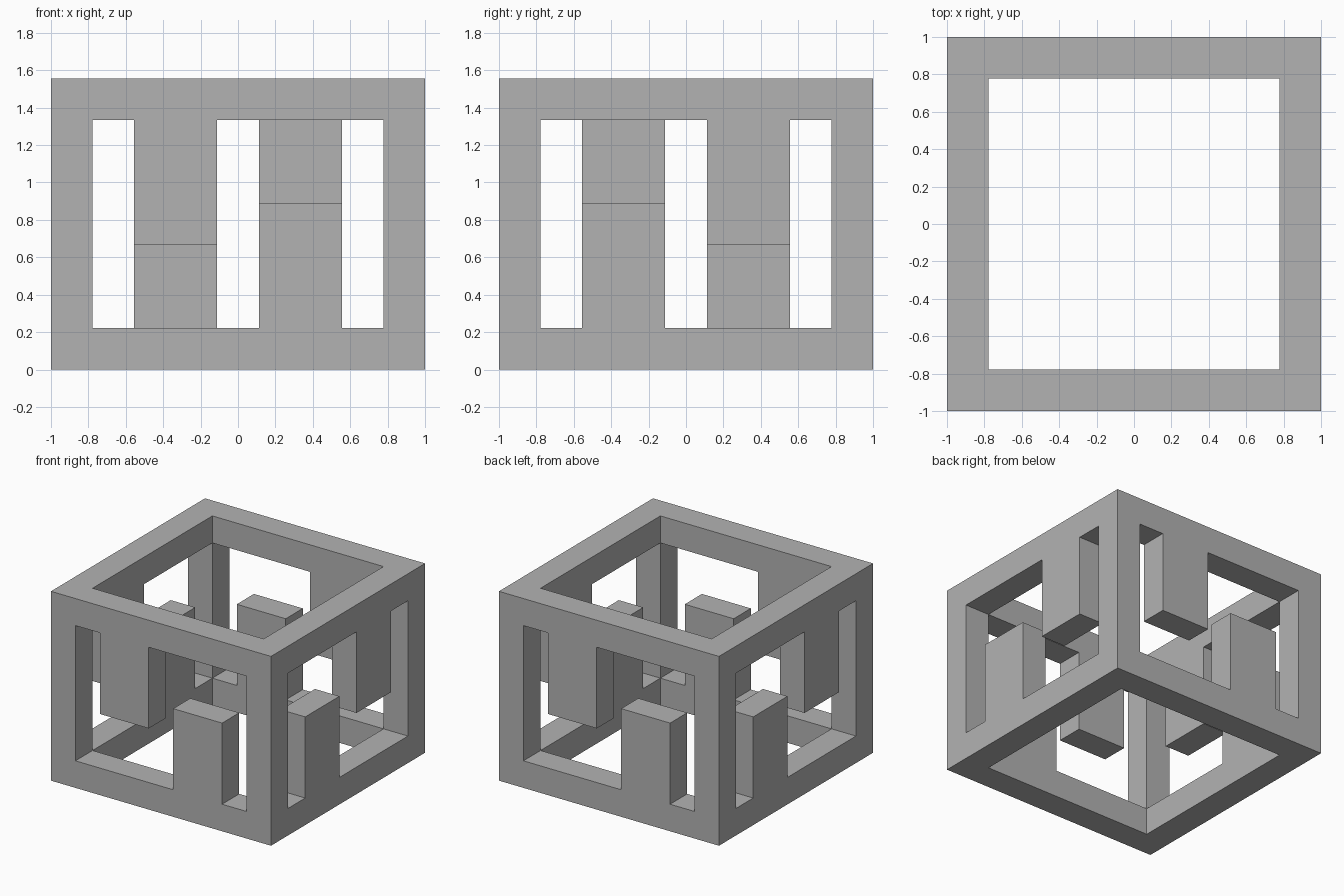
import bpy, bmesh

if "Cube" in bpy.data.objects:
    bpy.data.objects.remove(bpy.data.objects["Cube"])

U = 2 / 9                      # the whole model sits on a 9 x 9 x 7 unit grid

grey = bpy.data.materials.new("plain grey")
grey.diffuse_color = (0.45, 0.45, 0.45, 1)
grey.use_nodes = True
grey.node_tree.nodes["Principled BSDF"].inputs["Base Color"].default_value = grey.diffuse_color


def prism(name, profile, offset):
    """Extrude a closed 3D profile along an offset into a solid."""
    bm = bmesh.new()
    face = bm.faces.new([bm.verts.new(p) for p in profile])
    ext = bmesh.ops.extrude_face_region(bm, geom=[face], use_keep_orig=True)
    moved = [g for g in ext["geom"] if isinstance(g, bmesh.types.BMVert)]
    bmesh.ops.translate(bm, verts=moved, vec=offset)
    bmesh.ops.recalc_face_normals(bm, faces=bm.faces)
    mesh = bpy.data.meshes.new(name)
    bm.to_mesh(mesh)
    bm.free()
    obj = bpy.data.objects.new(name, mesh)
    bpy.context.collection.objects.link(obj)
    return obj


def square(half, z):
    return [(x * half * U, y * half * U, z * U)
            for x, y in ((-1, -1), (1, -1), (1, 1), (-1, 1))]


def turn(p, quarters):
    """Exact quarter turns about z."""
    x, y, z = p
    for _ in range(quarters):
        x, y = -y, x
    return (x * U, y * U, z * U)


# Solid block and the open vertical shaft through it
frame = prism("open_box_frame", square(4.5, 0), (0, 0, 7 * U))
frame.data.materials.append(grey)
cutters = [prism("shaft_cutter", square(3.5, -1), (0, 0, 9 * U))]

# Window outline: one tooth hangs from the top, one rises from the bottom
outline = [(-3.5, 1), (0.5, 1), (0.5, 4), (2.5, 4), (2.5, 1), (3.5, 1),
           (3.5, 6), (-0.5, 6), (-0.5, 3), (-2.5, 3), (-2.5, 6), (-3.5, 6)]

# One window per wall; side walls carry the mirrored outline
for q in range(4):
    flip = -1 if q % 2 else 1
    profile = [turn((flip * x, -5, z), q) for x, z in outline]
    cutters.append(prism("window_cutter", profile, turn((0, 2, 0), q)))

# Cut the block, then discard the cutters
bpy.context.view_layer.objects.active = frame
for cutter in cutters:
    cutter.hide_render = True
    mod = frame.modifiers.new("cut", "BOOLEAN")
    mod.operation = "DIFFERENCE"
    mod.solver = "EXACT"
    mod.object = cutter
    bpy.ops.object.modifier_apply(modifier=mod.name)
    bpy.data.objects.remove(cutter)

for poly in frame.data.polygons:
    poly.use_smooth = False
    poly.material_index = 0
